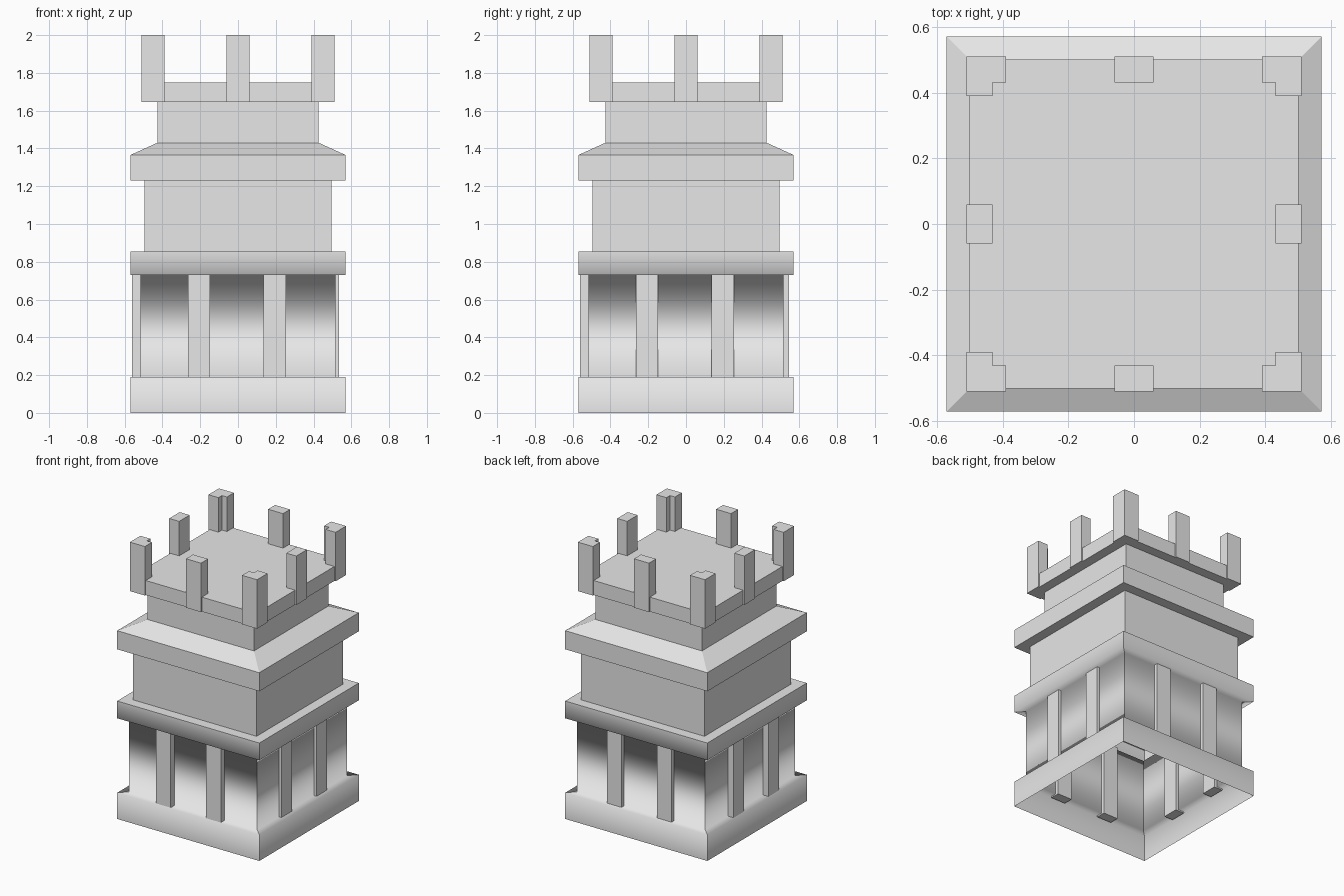
import bpy
import bmesh

cube = bpy.data.objects.get("Cube")
if cube:
    bpy.data.objects.remove(cube, do_unlink=True)

stone = bpy.data.materials.new("grey_stone")
stone.use_nodes = True
GREY = (0.8, 0.8, 0.8, 1)
stone.diffuse_color = GREY
stone.node_tree.nodes["Principled BSDF"].inputs["Base Color"].default_value = GREY


def finish(bm, name):
    mesh = bpy.data.meshes.new(name)
    bm.to_mesh(mesh)
    bm.free()
    mesh.materials.append(stone)
    obj = bpy.data.objects.new(name, mesh)
    bpy.context.collection.objects.link(obj)
    return obj


def prism(name, outline, z0, z1):
    """Extrude a flat outline from z0 up to z1."""
    bm = bmesh.new()
    face = bm.faces.new([bm.verts.new((x, y, z0)) for x, y in outline])
    top = bmesh.ops.extrude_face_region(bm, geom=[face])["geom"]
    for v in top:
        if isinstance(v, bmesh.types.BMVert):
            v.co.z = z1
    bmesh.ops.recalc_face_normals(bm, faces=bm.faces)
    return finish(bm, name)


def box(name, x0, x1, y0, y1, z0, z1):
    return prism(name, [(x0, y0), (x1, y0), (x1, y1), (x0, y1)], z0, z1)


def square_shell(name, profile, smooth=False):
    """Sweep a (half width, height) profile round a square, open at both ends."""
    bm = bmesh.new()
    signs = [(-1, -1), (1, -1), (1, 1), (-1, 1)]
    rings = [[bm.verts.new((sx * w, sy * w, z)) for sx, sy in signs]
             for w, z in profile]
    for low, high in zip(rings, rings[1:]):
        for i in range(4):
            j = (i + 1) % 4
            face = bm.faces.new((low[i], low[j], high[j], high[i]))
            face.smooth = smooth
        # keep the four corners crisp
        for a, b in zip(low, high):
            bm.edges.get((a, b)).smooth = False
    return finish(bm, name)


# Lower storey: plinth, recessed wall and band, softly shaded along the height
square_shell("lower_storey", [(0.57, 0), (0.57, 0.19), (0.515, 0.19),
                              (0.515, 0.73), (0.57, 0.73), (0.57, 0.855)], True)

# Upper storey: ledge, wall, cornice with sloped top, neck
square_shell("upper_storey", [(0.57, 0.855), (0.495, 0.855), (0.495, 1.23),
                              (0.57, 1.23), (0.57, 1.365), (0.427, 1.43),
                              (0.427, 1.645)])

# Roof platform
box("roof_platform", -0.5, 0.5, -0.5, 0.5, 1.645, 1.75)

# Pilasters, two on each side, passing just through the wall
for n, c in enumerate((-0.207, 0.195)):
    a, b = c - 0.059, c + 0.059
    box(f"front_pilaster_{n}", a, b, -0.56, -0.49, 0.18, 0.73)
    box(f"back_pilaster_{n}", a, b, 0.49, 0.545, 0.18, 0.73)
    box(f"right_pilaster_{n}", -0.56, -0.49, a, b, 0.18, 0.73)
    box(f"left_pilaster_{n}", 0.49, 0.535, a, b, 0.18, 0.73)

# Battlements: L-shaped corner posts and one plain post per side
OUT, IN, ARM = 0.51, 0.43, 0.39
corner = [(OUT, OUT), (ARM, OUT), (ARM, IN), (IN, IN), (IN, ARM), (OUT, ARM)]
for sx, x_name in ((-1, "right"), (1, "left")):
    for sy, y_name in ((-1, "front"), (1, "back")):
        prism(f"{y_name}_{x_name}_corner_post",
              [(sx * x, sy * y) for x, y in corner], 1.645, 2)
for s, x_name, y_name in ((-1, "right", "front"), (1, "left", "back")):
    lo, hi = sorted((s * IN, s * OUT))
    box(f"{x_name}_post", lo, hi, -0.06, 0.06, 1.645, 2)
    box(f"{y_name}_post", -0.06, 0.06, lo, hi, 1.645, 2)
